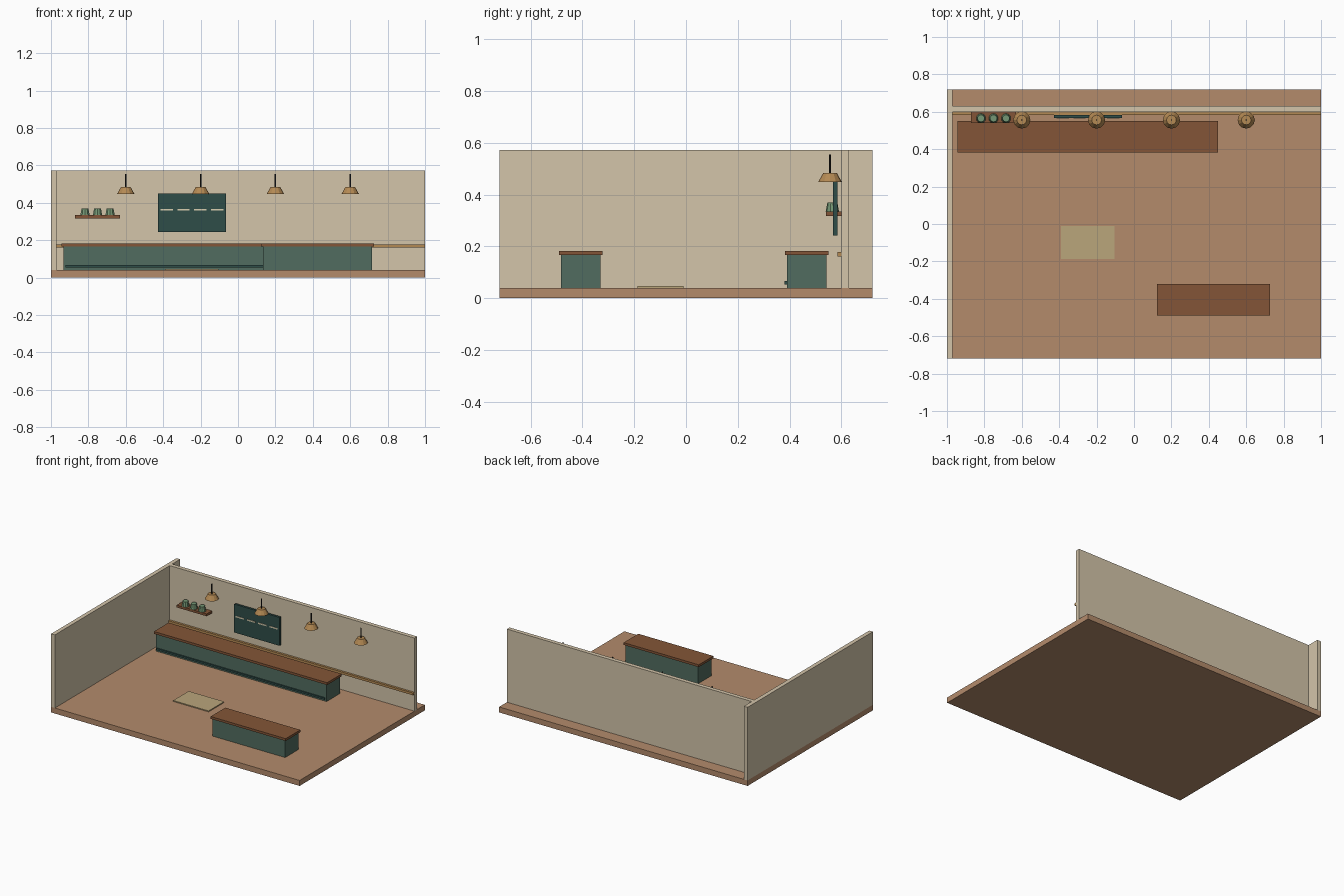
import bpy
from math import pi

if "Cube" in bpy.data.objects:
    bpy.data.objects.remove(bpy.data.objects["Cube"])


def material(name, r, g, b):
    m = bpy.data.materials.new(name)
    m.diffuse_color = tuple((c / 255) ** 2.2 for c in (r, g, b)) + (1,)
    m.use_nodes = True
    m.node_tree.nodes["Principled BSDF"].inputs["Base Color"].default_value = m.diffuse_color
    return m


TERRACOTTA = material("terracotta", 178, 138, 107)
PLASTER = material("plaster", 210, 195, 168)
GREEN = material("green_paint", 82, 108, 96)
DARK_GREEN = material("dark_green", 50, 78, 74)
WOOD = material("dark_wood", 130, 86, 58)
BRASS = material("brass", 178, 136, 84)
BLACK = material("black_cord", 40, 38, 36)
SAGE = material("sage", 116, 150, 116)
STRAW = material("straw", 184, 164, 122)
CREAM = material("cream", 215, 205, 175)


def box(name, x, y, z, mat):
    """Box from (min, max) ranges."""
    r = (x, y, z)
    bpy.ops.mesh.primitive_cube_add(size=1, location=[(a + b) / 2 for a, b in r])
    o = bpy.context.object
    o.name = name
    o.scale = [b - a for a, b in r]
    bpy.ops.object.transform_apply(location=False, rotation=False, scale=True)
    o.data.materials.append(mat)
    return o


def frustum(name, x, y, z, r_low, r_high, sides, mat):
    """Tapered round part between two heights."""
    bpy.ops.mesh.primitive_cone_add(vertices=sides, radius1=r_low, radius2=r_high,
                                    depth=z[1] - z[0], location=(x, y, sum(z) / 2))
    o = bpy.context.object
    o.name = name
    o.data.materials.append(mat)
    return o


def counter(name, cx, cy, half):
    box(name + "_body", (cx - half + .01, cx + half - .01), (cy - .076, cy + .076), (.04, .166), GREEN)
    box(name + "_top", (cx - half, cx + half), (cy - .084, cy + .084), (.166, .183), WOOD)


# Room shell
box("floor", (-1, 1), (-.72, .72), (0, .04), TERRACOTTA)
box("left_wall", (-1, -.97), (-.72, .72), (.04, .572), PLASTER)
box("back_wall", (-.97, 1), (.60, .63), (.04, .572), PLASTER)
box("wall_rail", (-1, 1), (.584, .60), (.161, .178), BRASS)

# Counters, foot rail and mat
counter("back_counter", -.247, .466, .697)
counter("front_counter", .425, -.406, .302)
box("foot_rail", (-.922, .428), (.381, .391), (.053, .066), DARK_GREEN)
box("floor_mat", (-.39, -.105), (-.188, -.01), (.04, .047), STRAW)

# Shelf with upturned cups
box("shelf", (-.872, -.63), (.54, .60), (.317, .334), WOOD)
for i in range(3):
    frustum(f"cup_{i + 1}", -.818 + i * .067, .565, (.334, .37), .026, .019, 10, SAGE)

# Menu board with a row of dashes
box("menu_board", (-.428, -.064), (.568, .584), (.243, .449), DARK_GREEN)
for i in range(4):
    cx = -.246 + (i - 1.5) * .09
    box(f"board_dash_{i + 1}", (cx - .033, cx + .033), (.565, .569), (.358, .368), CREAM)

# Pendant lamps
for i in range(4):
    x = -.6 + i * .4
    frustum(f"lamp_cord_{i + 1}", x, .556, (.48, .555), .004, .004, 8, BLACK)
    frustum(f"lamp_shade_{i + 1}", x, .556, (.448, .484), .046, .026, 12, BRASS)
